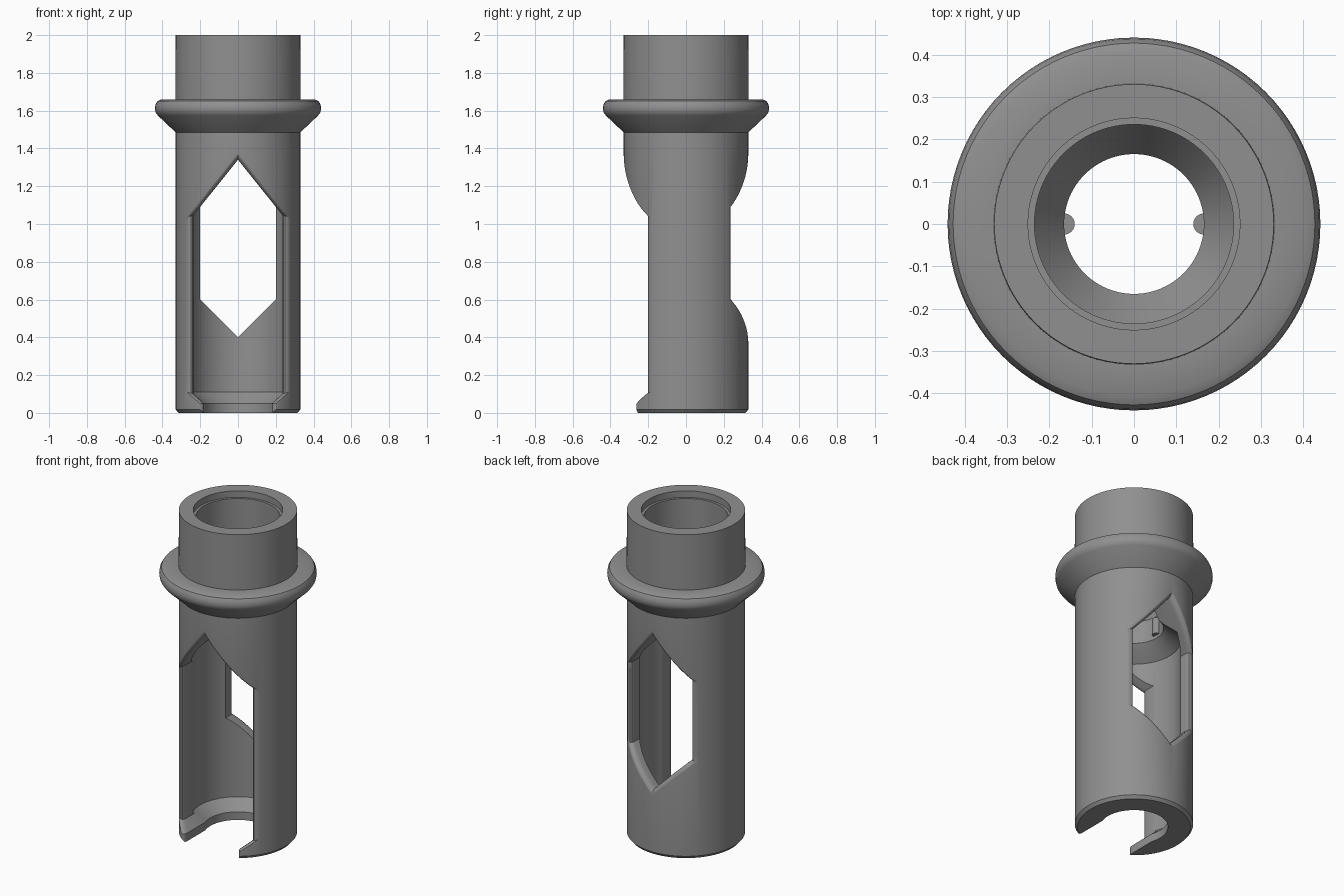
import bpy, bmesh, math

if "Cube" in bpy.data.objects:
    bpy.data.objects.remove(bpy.data.objects["Cube"])

grey = bpy.data.materials.new("mid_grey")
grey.diffuse_color = (0.28, 0.28, 0.28, 1)
grey.use_nodes = True
grey.node_tree.nodes["Principled BSDF"].inputs["Base Color"].default_value = grey.diffuse_color
SIDES = 96


def new_object(name, bm):
    bmesh.ops.recalc_face_normals(bm, faces=bm.faces)
    mesh = bpy.data.meshes.new(name)
    bm.to_mesh(mesh)
    bm.free()
    mesh.materials.append(grey)
    ob = bpy.data.objects.new(name, mesh)
    bpy.context.collection.objects.link(ob)
    return ob


def loft(name, rings, closed=False):
    """Join point rings with quads; cap the ends unless the loft closes on itself."""
    bm = bmesh.new()
    vs = [[bm.verts.new(p) for p in ring] for ring in rings]
    n = len(vs[0])
    pairs = list(zip(vs, vs[1:])) + ([(vs[-1], vs[0])] if closed else [])
    for a, b in pairs:
        for i in range(n):
            j = (i + 1) % n
            bm.faces.new((a[i], a[j], b[j], b[i]))
    if not closed:
        bm.faces.new(vs[0])
        bm.faces.new(vs[-1])
    return new_object(name, bm)


def revolve(name, profile):
    rings = [[(r * math.cos(2 * math.pi * k / SIDES),
               r * math.sin(2 * math.pi * k / SIDES), z) for k in range(SIDES)]
             for r, z in profile]
    return loft(name, rings, closed=True)


def mirrored(half):
    """Complete a half outline running from one centre point to the other."""
    return half + [(-x, z) for x, z in reversed(half) if x > 0]


def densify(points, n=14):
    out = []
    for (x0, z0), (x1, z1) in zip(points, points[1:] + points[:1]):
        out += [(x0 + (x1 - x0) * i / n, z0 + (z1 - z0) * i / n) for i in range(n)]
    return out


def window_cutter(name, inner, outer, side):
    """Straight opening that flares in a rounded edge at the outer wall."""
    inner, outer = densify(mirrored(inner)), densify(mirrored(outer))
    rings = [[(x, 0, z) for x, z in inner]]
    for k in range(7):
        a = math.pi / 2 * k / 6
        t, r = 1 - math.cos(a), 0.292 + 0.039 * math.sin(a)
        ring = []
        for (x0, z0), (x1, z1) in zip(inner, outer):
            x = x0 + (x1 - x0) * t
            ring.append((x, side * math.sqrt(r * r - x * x), z0 + (z1 - z0) * t))
        rings.append(ring)
    rings.append([(x, side * 0.6, z) for x, z in outer])
    ob = loft(name, rings)
    ob.hide_render = True
    return ob


# tube with collar, stepped socket, narrow throat and bottom lip
tube = revolve("tube_body", [
    (0.315, 0), (0.33, 0.018), (0.33, 1.485),
    (0.425, 1.575), (0.436, 1.59), (0.44, 1.61), (0.437, 1.632), (0.427, 1.65), (0.405, 1.66),
    (0.332, 1.66), (0.33, 2), (0.25, 2), (0.25, 1.96), (0.235, 1.96),
    (0.235, 1.52), (0.165, 1.42), (0.165, 1.28), (0.19, 1.255), (0.26, 1.2),
    (0.26, 0.11), (0.19, 0.05), (0.19, 0)])

# front slot, open at the bottom, and back window
front = window_cutter(
    "front_slot_cutter",
    [(0, -0.1), (0.18, -0.1), (0.18, 0.05), (0.235, 0.10), (0.235, 1.047), (0, 1.34)],
    [(0, -0.1), (0.21, -0.1), (0.21, 0.05), (0.283, 0.115), (0.283, 1.03), (0, 1.385)], -1)
back = window_cutter(
    "back_window_cutter",
    [(0, 0.40), (0.20, 0.60), (0.20, 1.10), (0, 1.34)],
    [(0, 0.36), (0.25, 0.60), (0.25, 1.08), (0, 1.385)], 1)

bpy.context.view_layer.objects.active = tube
tube.select_set(True)
for cutter in (front, back):
    mod = tube.modifiers.new("cut", 'BOOLEAN')
    mod.object, mod.operation, mod.solver = cutter, 'DIFFERENCE', 'EXACT'
    bpy.ops.object.modifier_apply(modifier=mod.name)
for cutter in (front, back):
    bpy.data.objects.remove(cutter, do_unlink=True)
bpy.ops.object.shade_smooth_by_angle(angle=math.radians(25))

# two small pins inside the throat
for name, s in (("left_pin", -1), ("right_pin", 1)):
    rings = [[(s * 0.165 + 0.025 * math.cos(k * math.pi / 12),
               0.025 * math.sin(k * math.pi / 12), z) for k in range(24)]
             for z in (1.30, 1.40)]
    pin = loft(name, rings)
    bpy.ops.object.select_all(action='DESELECT')
    pin.select_set(True)
    bpy.context.view_layer.objects.active = pin
    bpy.ops.object.shade_smooth_by_angle(angle=math.radians(30))
